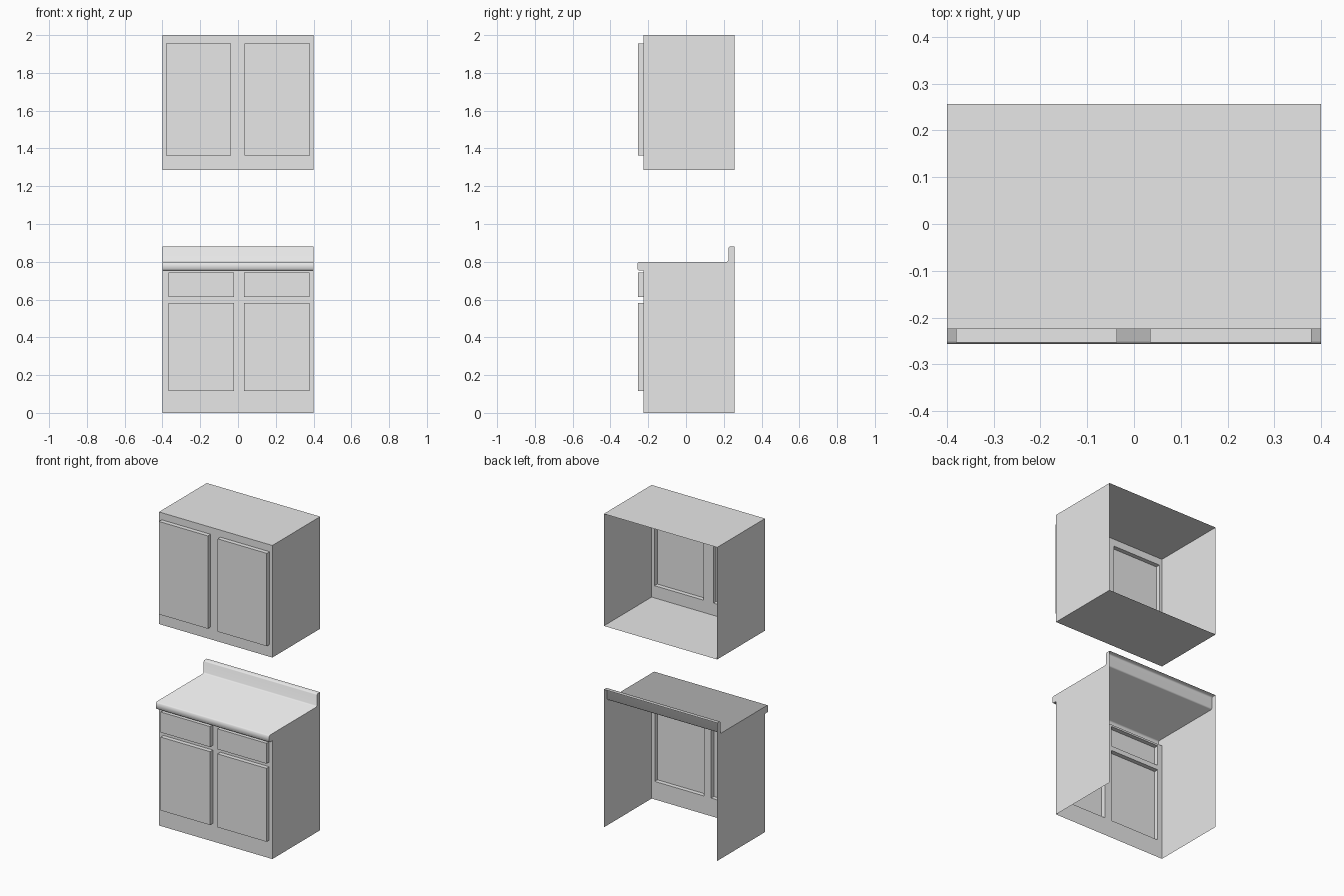
import bpy
import bmesh

if "Cube" in bpy.data.objects:
    bpy.data.objects.remove(bpy.data.objects["Cube"], do_unlink=True)

# Shared finish
grey = bpy.data.materials.new("light_grey")
grey.use_nodes = True
grey.diffuse_color = (0.8, 0.8, 0.8, 1)
grey.node_tree.nodes["Principled BSDF"].inputs["Base Color"].default_value = (0.8, 0.8, 0.8, 1)

HALF = 0.4       # half of the width
FRONT = -0.225   # face of the cabinet frame
BACK = 0.257
DOOR = 0.028     # how far the doors stand out


def finish(name, bm, smooth=False):
    mesh = bpy.data.meshes.new(name)
    bm.to_mesh(mesh)
    bm.free()
    mesh.materials.append(grey)
    for face in mesh.polygons:
        face.use_smooth = smooth
    obj = bpy.data.objects.new(name, mesh)
    bpy.context.collection.objects.link(obj)
    return obj


def sweep(name, path, smooth=False):
    """Sheet made by drawing a (y, z) path across the full width."""
    bm = bmesh.new()
    rows = [[bm.verts.new((x, y, z)) for x in (-HALF, HALF)] for y, z in path]
    for (a, b), (d, c) in zip(rows, rows[1:]):
        bm.faces.new((a, b, c, d))
    return finish(name, bm, smooth)


def sides(name, outline):
    """Matching left and right panels from a (y, z) outline."""
    for label, x, pts in (("left", HALF, outline), ("right", -HALF, outline[::-1])):
        bm = bmesh.new()
        bm.faces.new([bm.verts.new((x, y, z)) for y, z in pts])
        finish(f"{name}_{label}_side", bm)


def front(name, bottom, top, columns, rows):
    """Front sheet whose doors and drawers are pressed outwards, hollow behind."""
    xs = [-HALF, *[x for col in columns for x in col], HALF]
    zs = [bottom, *[z for row in rows for z in row], top]
    bm = bmesh.new()
    grid = [[bm.verts.new((x, FRONT, z)) for x in xs] for z in zs]
    raised = []
    for j in range(len(zs) - 1):
        for i in range(len(xs) - 1):
            face = bm.faces.new((grid[j][i], grid[j][i + 1],
                                 grid[j + 1][i + 1], grid[j + 1][i]))
            if i % 2 and j % 2:
                raised.append(face)
    # Replace each door cell with side walls and a raised panel
    for face in raised:
        base = list(face.verts)
        lid = [bm.verts.new((v.co.x, FRONT - DOOR, v.co.z)) for v in base]
        bm.faces.remove(face)
        bm.faces.new(lid)
        for k in range(4):
            n = (k + 1) % 4
            bm.faces.new((base[k], base[n], lid[n], lid[k]))
    return finish(name, bm)


# Wall cabinet, open at the back
LOW, HIGH = 1.285, 2.0
front("wall_cabinet_front", LOW, HIGH, [(-0.381, -0.036), (0.034, 0.38)], [(1.363, 1.955)])
sweep("wall_cabinet_top", [(FRONT, HIGH), (BACK, HIGH)])
sweep("wall_cabinet_bottom", [(BACK, LOW), (FRONT, LOW)])
sides("wall_cabinet", [(FRONT, LOW), (BACK, LOW), (BACK, HIGH), (FRONT, HIGH)])

# Countertop with front lip and backsplash, softly rounded
counter = [(FRONT, 0.755), (-0.252, 0.755), (-0.257, 0.76), (-0.257, 0.793),
           (-0.25, 0.8), (0.218, 0.8), (0.225, 0.807), (0.225, 0.873),
           (0.231, 0.88), (BACK, 0.88)]
sweep("countertop", counter, smooth=True)

# Base cabinet, open at the back and underneath
front("base_cabinet_front", 0, 0.755, [(-0.368, -0.02), (0.032, 0.378)],
      [(0.115, 0.583), (0.613, 0.743)])
sides("base_cabinet", [(FRONT, 0), (BACK, 0)] + counter[::-1])
